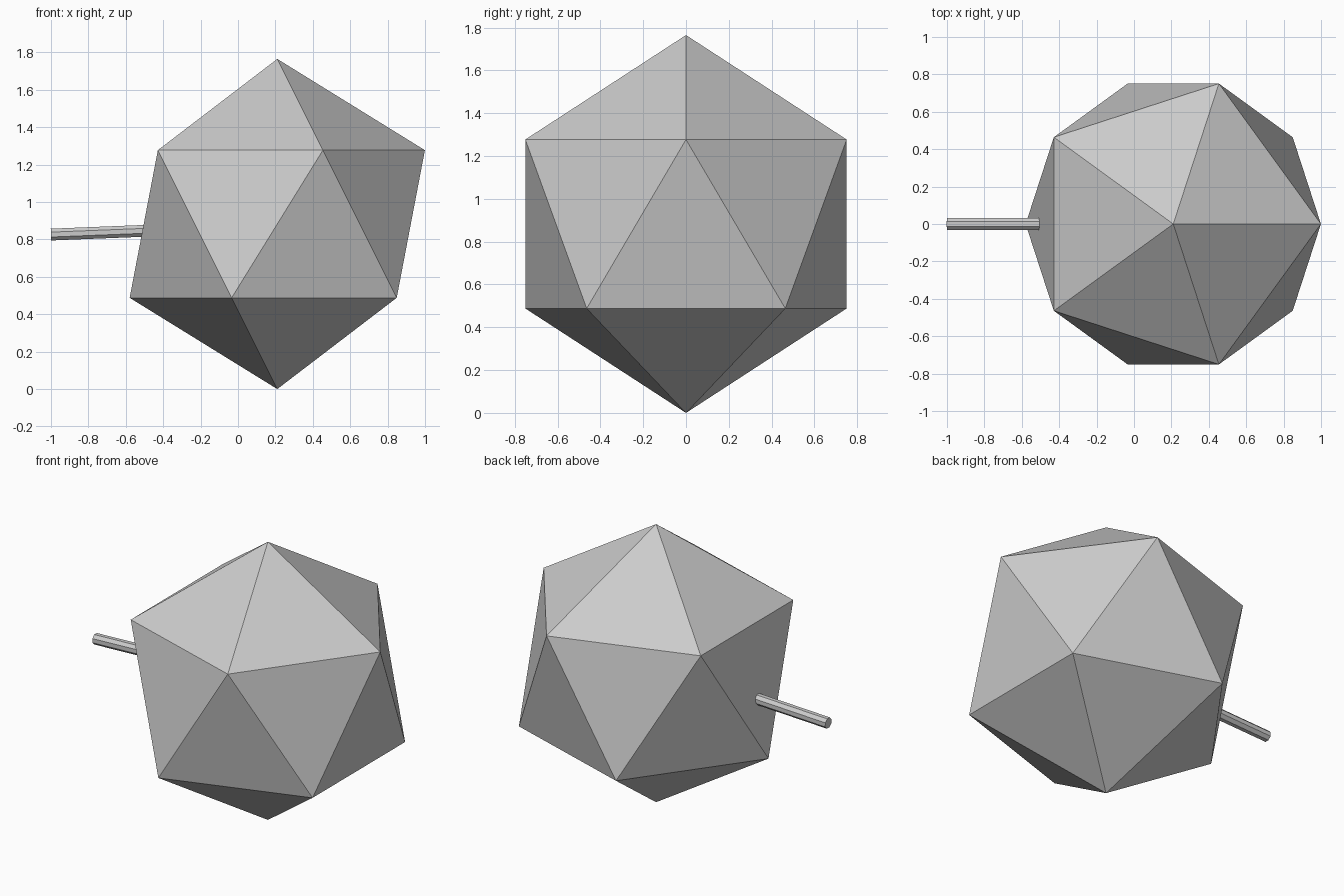
import bpy, math
from mathutils import Vector

if "Cube" in bpy.data.objects:
    bpy.data.objects.remove(bpy.data.objects["Cube"])

R = 0.8825                      # circumscribed radius of the body
centre = Vector((0.21, 0, R))

# Twenty-sided body: two poles and two staggered rings of five
ring_r, ring_z = 2 * R / math.sqrt(5), R / math.sqrt(5)


def ring(start, z):
    return [(ring_r * math.cos(start + i * math.tau / 5),
             ring_r * math.sin(start + i * math.tau / 5), z) for i in range(5)]


verts = [(0, 0, R)] + ring(0, ring_z) + ring(math.pi / 5, -ring_z) + [(0, 0, -R)]
faces = []
for i in range(5):
    j = (i + 1) % 5
    faces += [(0, 1 + i, 1 + j), (1 + i, 6 + i, 1 + j),
              (6 + i, 6 + j, 1 + j), (11, 6 + j, 6 + i)]
mesh = bpy.data.meshes.new("faceted_body")
mesh.from_pydata(verts, [], faces)
body = bpy.data.objects.new("faceted_body", mesh)
body.location = centre
bpy.context.collection.objects.link(body)

# Slim eight-sided rod, slightly tilted, entering the left face
a, b = Vector((-1.0, 0, 0.826)), Vector((-0.4, 0, 0.85))
bpy.ops.mesh.primitive_cylinder_add(vertices=8, radius=0.034, depth=(b - a).length)
rod = bpy.context.object
rod.name = "rod"
for v in rod.data.vertices:     # turn flats to face up and sideways
    x, y = v.co.x, v.co.y
    c, s = math.cos(math.pi / 8), math.sin(math.pi / 8)
    v.co.x, v.co.y = c * x - s * y, s * x + c * y
rod.location = (a + b) / 2
rod.rotation_euler = (0, math.atan2(b.x - a.x, b.z - a.z), 0)
